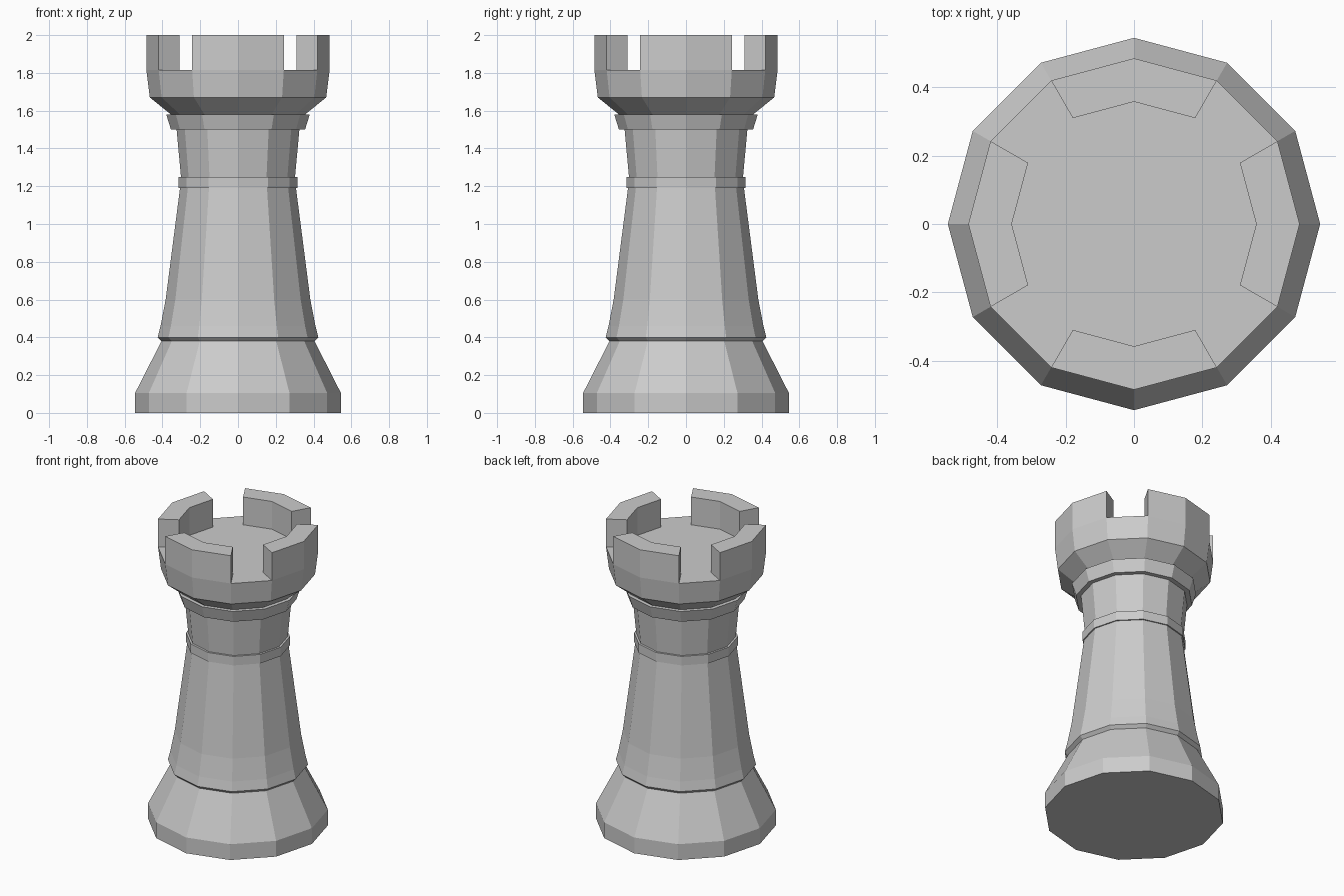
import bpy, bmesh, math

if "Cube" in bpy.data.objects:
    bpy.data.objects.remove(bpy.data.objects["Cube"])

SIDES = 12


def ring_point(r, i, z):
    a = math.tau * i / SIDES
    return (r * math.cos(a), r * math.sin(a), z)


def finish(name, bm):
    bmesh.ops.recalc_face_normals(bm, faces=bm.faces)
    mesh = bpy.data.meshes.new(name)
    bm.to_mesh(mesh)
    bm.free()
    obj = bpy.data.objects.new(name, mesh)
    bpy.context.collection.objects.link(obj)
    return obj


def lathe(name, profile):
    """Closed, flat-shaded turned part from (radius, height) pairs."""
    bm = bmesh.new()
    rings = [[bm.verts.new(ring_point(r, i, z)) for i in range(SIDES)]
             for r, z in profile]
    for low, high in zip(rings, rings[1:]):
        for i in range(SIDES):
            j = (i + 1) % SIDES
            bm.faces.new((low[i], low[j], high[j], high[i]))
    bm.faces.new(rings[0][::-1])
    bm.faces.new(rings[-1])
    return finish(name, bm)


def battlement(name, first, inner, outer, z0, z1):
    """Wall block spanning two sides of the crown."""
    bm = bmesh.new()
    sections = []
    for i in range(first, first + 3):
        corners = ((inner, z0), (outer, z0), (outer, z1), (inner, z1))
        sections.append([bm.verts.new(ring_point(r, i, z)) for r, z in corners])
    for a, b in zip(sections, sections[1:]):
        for k in range(4):
            m = (k + 1) % 4
            bm.faces.new((a[k], a[m], b[m], b[k]))
    bm.faces.new(sections[0])
    bm.faces.new(sections[-1])
    return finish(name, bm)


# Foot, shaft and neck with moulded rings, flaring into the head
lathe("tower_body", [
    (0.545, 0), (0.545, 0.105), (0.405, 0.38),       # foot
    (0.425, 0.40), (0.41, 0.46),                     # lower moulding
    (0.383, 0.60), (0.307, 1.19),                    # tapered shaft
    (0.315, 1.19), (0.315, 1.25), (0.302, 1.25),     # middle band
    (0.325, 1.50), (0.355, 1.50), (0.38, 1.58),      # collar
    (0.355, 1.58), (0.467, 1.67), (0.485, 1.815),    # head and floor
])

# Four battlements separated by one-side gaps
for n, side in enumerate(("right", "back", "left", "front")):
    battlement(f"battlement_{side}", 3 * n - 1, 0.358, 0.485, 1.815, 2.0)
